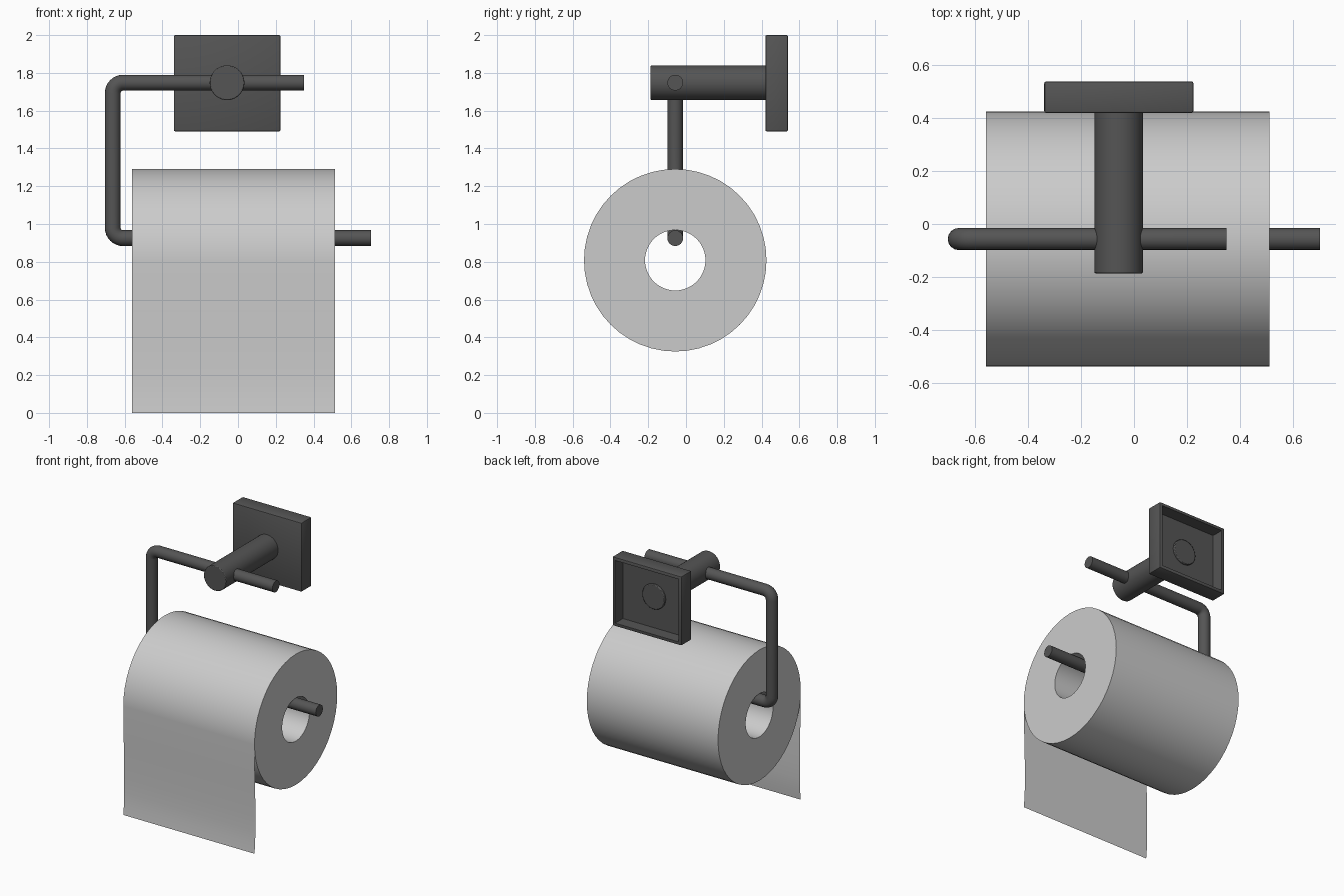
import bpy, bmesh, math
from mathutils import Vector

if "Cube" in bpy.data.objects:
    bpy.data.objects.remove(bpy.data.objects["Cube"])

dark = bpy.data.materials.new("dark_metal")
dark.diffuse_color = (0.09, 0.09, 0.09, 1)
dark.use_nodes = True
dark.node_tree.nodes["Principled BSDF"].inputs["Base Color"].default_value = dark.diffuse_color


def finish(obj, mat=None):
    bpy.ops.object.select_all(action='DESELECT')
    obj.select_set(True)
    bpy.context.view_layer.objects.active = obj
    if obj.type == 'CURVE':
        bpy.ops.object.convert(target='MESH')
        obj = bpy.context.object
    bpy.ops.object.shade_smooth_by_angle(angle=math.radians(35))
    if mat:
        obj.data.materials.clear()
        obj.data.materials.append(mat)
    return obj


def from_bmesh(name, bm, mat=None):
    bmesh.ops.recalc_face_normals(bm, faces=bm.faces)
    mesh = bpy.data.meshes.new(name)
    bm.to_mesh(mesh)
    bm.free()
    obj = bpy.data.objects.new(name, mesh)
    bpy.context.collection.objects.link(obj)
    return finish(obj, mat)


# Wall plate: bevelled box, hollowed from the back
bm = bmesh.new()
bmesh.ops.create_cube(bm, size=1)
bmesh.ops.scale(bm, vec=(0.565, 0.12, 0.51), verts=bm.verts)
bmesh.ops.translate(bm, vec=(-0.0575, 0.48, 1.745), verts=bm.verts)
bmesh.ops.bevel(bm, geom=bm.edges[:], offset=0.008, segments=2,
                profile=0.5, affect='EDGES')
bm.normal_update()
back = max(bm.faces, key=lambda f: f.calc_center_median().y)
bmesh.ops.inset_region(bm, faces=[back], thickness=0.022)
inner = bmesh.ops.extrude_face_region(bm, geom=[back])
bmesh.ops.translate(bm, vec=(0, -0.09, 0),
                    verts=[v for v in inner["geom"] if isinstance(v, bmesh.types.BMVert)])
if back.is_valid:
    bmesh.ops.delete(bm, geom=[back], context='FACES')
from_bmesh("wall_plate", bm, dark)

# Round post, its end showing inside the plate
y0, y1 = -0.187, 0.465
bpy.ops.mesh.primitive_cylinder_add(vertices=40, radius=0.092, depth=y1 - y0,
                                    location=(-0.058, (y0 + y1) / 2, 1.748),
                                    rotation=(math.pi / 2, 0, 0))
post = bpy.context.object
post.name = "post"
bevel = post.modifiers.new("edge_bevel", 'BEVEL')
bevel.width, bevel.segments, bevel.limit_method = 0.005, 2, 'ANGLE'
finish(post, dark)


# Bent rod with two rounded corners
def corner(cx, cz, r, a0, a1, n=8):
    return [(cx + r * math.cos(a0 + (a1 - a0) * i / n), -0.057,
             cz + r * math.sin(a0 + (a1 - a0) * i / n)) for i in range(n + 1)]


left, top, low, r = -0.663, 1.748, 0.925, 0.055
path = [(0.35, -0.057, top)]
path += corner(left + r, top - r, r, math.pi / 2, math.pi)
path += corner(left + r, low + r, r, math.pi, 1.5 * math.pi)
path += [(0.705, -0.057, low)]
curve = bpy.data.curves.new("bent_rod", 'CURVE')
curve.dimensions = '3D'
curve.bevel_depth, curve.bevel_resolution, curve.use_fill_caps = 0.042, 6, True
spline = curve.splines.new('POLY')
spline.points.add(len(path) - 1)
for p, co in zip(spline.points, path):
    p.co = (*co, 1)
rod = bpy.data.objects.new("bent_rod", curve)
bpy.context.collection.objects.link(rod)
finish(rod, dark)

# Paper roll: rectangular section spun round the x axis
x0, x1 = -0.56, 0.513
centre = Vector((0, -0.057, 0.808))
R, hole, sides = 0.483, 0.16, 48
section = [(x0, R), (x1, R), (x1, hole), (x0, hole)]
bm = bmesh.new()
rings = []
for i in range(sides):
    a = 2 * math.pi * i / sides
    rings.append([bm.verts.new(centre + Vector((x, rad * math.cos(a), rad * math.sin(a))))
                  for x, rad in section])
for i in range(sides):
    a, b = rings[i], rings[(i + 1) % sides]
    for j in range(4):
        k = (j + 1) % 4
        bm.faces.new((a[j], a[k], b[k], b[j]))
from_bmesh("paper_roll", bm)

# Hanging sheet: thin, gently curved strip leaving the front of the roll
profile = [(-0.540, 0.808), (-0.539, 0.68), (-0.535, 0.54), (-0.531, 0.40),
           (-0.529, 0.27), (-0.529, 0.16), (-0.533, 0.07), (-0.540, 0.0)]
bm = bmesh.new()
rows = [[bm.verts.new((x, y, z)) for x in (x0, x1)] for y, z in profile]
for a, b in zip(rows, rows[1:]):
    bm.faces.new((a[0], b[0], b[1], a[1]))
from_bmesh("hanging_sheet", bm)
